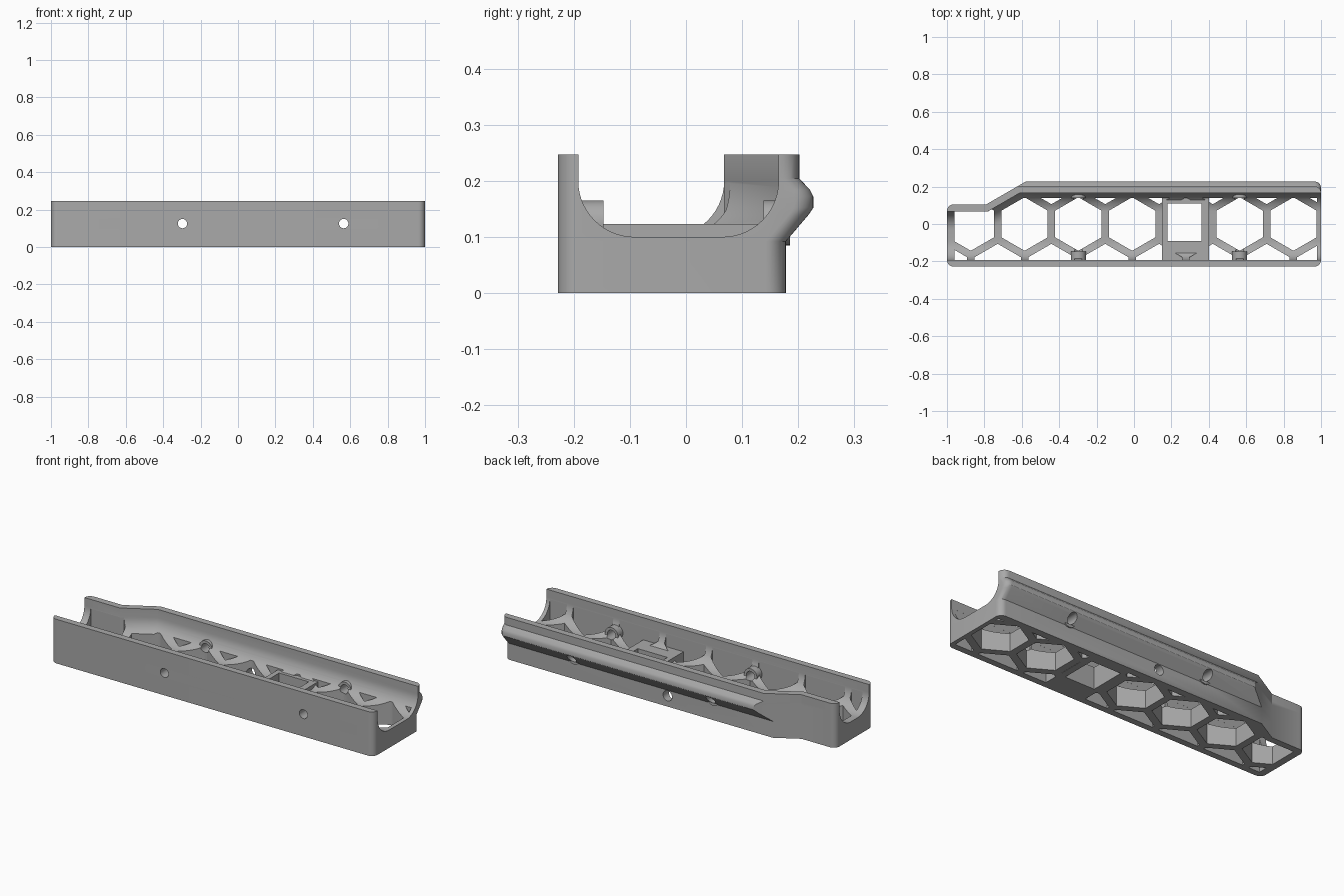
import bpy, bmesh, math
from mathutils import Matrix

cube = bpy.data.objects.get("Cube")
if cube:
    bpy.data.objects.remove(cube, do_unlink=True)

grey = bpy.data.materials.new("mid grey")
grey.use_nodes = True
grey.diffuse_color = (0.4, 0.4, 0.4, 1)
grey.node_tree.nodes["Principled BSDF"].inputs["Base Color"].default_value = (0.4, 0.4, 0.4, 1)


def loft(bm, rings):
    """Closed solid through rings of equal point count."""
    loops = [[bm.verts.new(p) for p in ring] for ring in rings]
    n = len(loops[0])
    for a, b in zip(loops, loops[1:]):
        for i in range(n):
            j = (i + 1) % n
            bm.faces.new((a[i], a[j], b[j], b[i]))
    bm.faces.new(loops[0])
    bm.faces.new(loops[-1])


def prism(bm, outline, z0, z1):
    loft(bm, [[(x, y, z) for x, y in outline] for z in (z0, z1)])


def rect(x0, x1, y0, y1):
    return [(x0, y0), (x1, y0), (x1, y1), (x0, y1)]


def rod(bm, x, z, radius, y0, y1):
    ring = [(x + radius * math.cos(a), z + radius * math.sin(a))
            for a in (math.tau * i / 32 for i in range(32))]
    loft(bm, [[(u, y, w) for u, w in ring] for y in (y0, y1)])


def make(name, bm):
    bmesh.ops.recalc_face_normals(bm, faces=bm.faces)
    mesh = bpy.data.meshes.new(name)
    bm.to_mesh(mesh)
    bm.free()
    ob = bpy.data.objects.new(name, mesh)
    bpy.context.collection.objects.link(ob)
    mesh.materials.append(grey)
    return ob


def combine(target, tool, operation, keep=False):
    mod = target.modifiers.new("combine", "BOOLEAN")
    mod.operation, mod.solver, mod.object = operation, "EXACT", tool
    bpy.context.view_layer.objects.active = target
    bpy.ops.object.modifier_apply(modifier=mod.name)
    if not keep:
        bpy.data.objects.remove(tool, do_unlink=True)


SLOPE = math.tan(math.radians(30))


def arc(cx, cy, r, start, steps=8):
    return [(cx + r * math.cos(a), cy + r * math.sin(a)) for a in
            (math.radians(start + 90 * i / steps) for i in range(steps + 1))]


# Outer body: plan outline with a narrow end, its back edge moving with height
def plan(back, r=0.035):
    lo, hi = -0.228 + r, 1 - r
    return (arc(-hi, lo, r, 180) + arc(hi, lo, r, 270) + arc(hi, back - r, r, 0)
            + [(-0.79 + (back - 0.105) / SLOPE, back), (-0.79, 0.105)]
            + arc(-hi, 0.105 - r, r, 90))


levels = [(0, 0.178), (0.092, 0.178), (0.14, 0.219), (0.152, 0.227),
          (0.172, 0.227), (0.184, 0.221), (0.204, 0.202), (0.247, 0.202)]
bm = bmesh.new()
loft(bm, [[(x, y, z) for x, y in plan(back)] for z, back in levels])
body = make("tray_body", bm)


# Round-bottomed channel, stepping in at the narrow end
def section(x, wall, r=0.1):
    pts = arc(-0.192 + r, 0.2, r, 180, 14) + arc(wall - r, 0.2, r, 270, 14)
    return [(x, y, z) for y, z in pts + [(wall, 0.3), (-0.192, 0.3)]]


bm = bmesh.new()
loft(bm, [section(-1.1, 0.068), section(-0.78, 0.068),
          section(-0.612, 0.165), section(1.1, 0.165)])
channel = make("channel_cutter", bm)

# Honeycomb openings, trimmed to the inner floor
PITCH, HEX = 0.2875, 0.143
ROW = PITCH * math.sqrt(3) / 2
bm = bmesh.new()
for row in (-1, 0, 1):
    for col in range(-4, 5):
        cx = -0.01 + PITCH * (col + (0.5 if row else 0))
        cy = row * ROW
        prism(bm, [(cx + HEX * math.sin(math.pi * k / 3), cy + HEX * math.cos(math.pi * k / 3))
                   for k in range(6)], -0.1, 0.195)
honeycomb = make("honeycomb_cutter", bm)
bm = bmesh.new()
prism(bm, [(-0.96, -0.192), (0.978, -0.192), (0.978, 0.138),
           (-0.66, 0.138), (-0.78, 0.068), (-0.96, 0.068)], -0.2, 0.3)
combine(honeycomb, make("floor_limit", bm), "INTERSECT")

# Raised platform is kept out of both cutters
bm = bmesh.new()
prism(bm, rect(0.15, 0.40, -0.3, 0.3), -0.3, 0.123)
platform = make("platform_keepout", bm)
combine(honeycomb, platform, "DIFFERENCE", keep=True)
combine(channel, platform, "DIFFERENCE")
combine(body, channel, "DIFFERENCE")
combine(body, honeycomb, "DIFFERENCE")

# Bosses around the cross holes
bm = bmesh.new()
for x in (-0.297, 0.565):
    rod(bm, x, 0.125, 0.04, -0.21, -0.147)
    rod(bm, x, 0.125, 0.04, 0.138, 0.185)
combine(body, make("hole_bosses", bm), "UNION")

# Cross holes, single low back hole and square platform window
bm = bmesh.new()
for x in (-0.297, 0.565):
    rod(bm, x, 0.125, 0.025, -0.4, 0.4)
rod(bm, -0.01, 0.06, 0.028, 0.1, 0.4)
prism(bm, rect(0.178, 0.362, -0.09, 0.11), -0.2, 0.3)
combine(body, make("hole_cutters", bm), "DIFFERENCE")

# Smooth the curves, keep the edges crisp
bpy.ops.object.select_all(action="DESELECT")
body.select_set(True)
bpy.context.view_layer.objects.active = body
bpy.ops.object.shade_smooth_by_angle(angle=math.radians(30))
